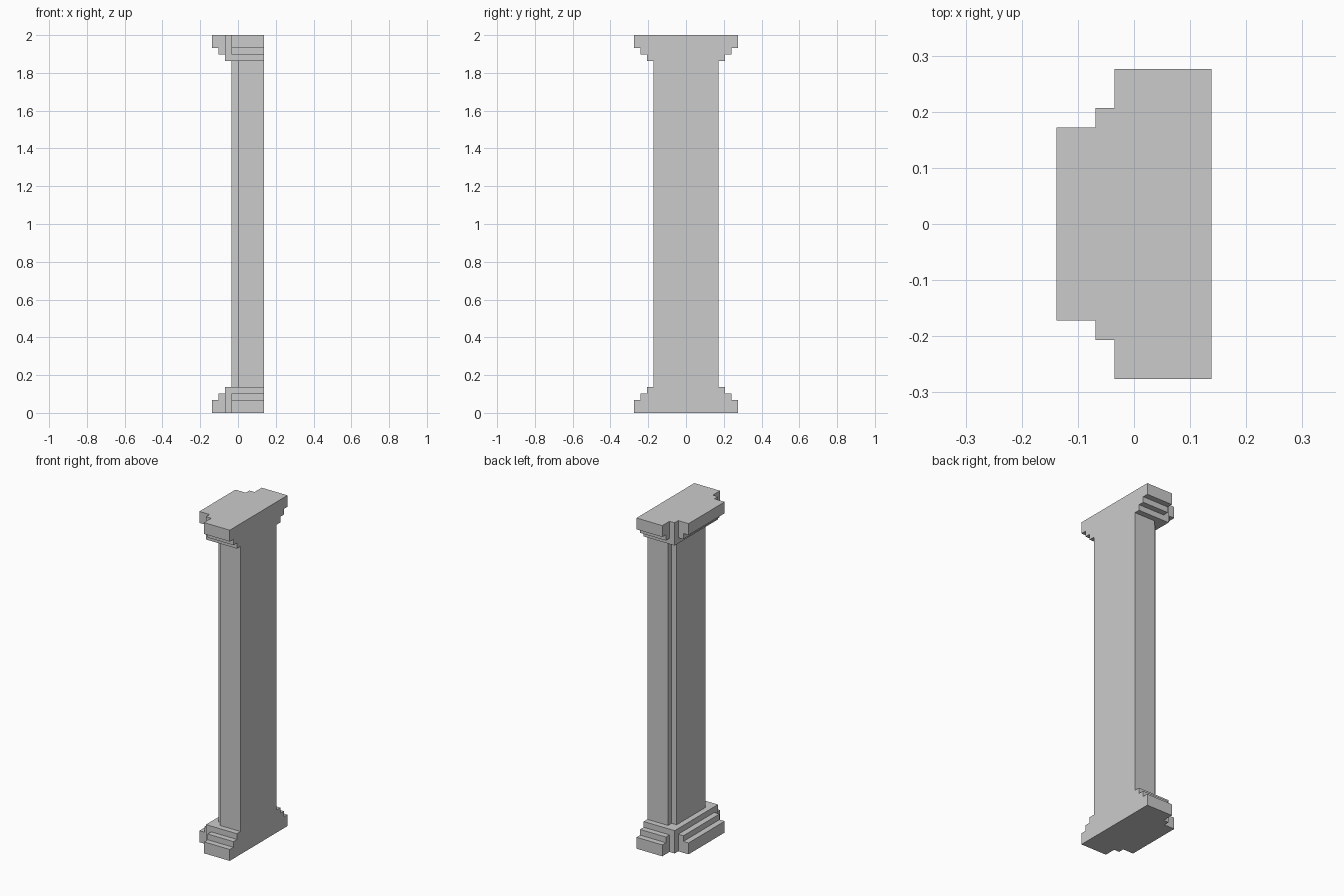
import bpy, bmesh
from mathutils import Matrix, Vector

if "Cube" in bpy.data.objects:
    bpy.data.objects.remove(bpy.data.objects["Cube"])

U = 2 / 58          # module: the whole pillar is 58 modules tall
H = 58


def extrude(name, points, vec):
    """Solid made by sweeping a flat outline (in modules) along vec."""
    bm = bmesh.new()
    face = bm.faces.new([bm.verts.new(Vector(p) * U) for p in points])
    ext = bmesh.ops.extrude_face_region(bm, geom=[face], use_keep_orig=True)
    moved = [g for g in ext["geom"] if isinstance(g, bmesh.types.BMVert)]
    bmesh.ops.translate(bm, verts=moved, vec=Vector(vec) * U)
    bmesh.ops.recalc_face_normals(bm, faces=bm.faces)
    mesh = bpy.data.meshes.new(name)
    bm.to_mesh(mesh)
    bm.free()
    obj = bpy.data.objects.new(name, mesh)
    bpy.context.collection.objects.link(obj)
    return obj


def mirrored_copy(obj, name, axis, centre):
    """Copy of obj reflected across a plane at centre (in modules)."""
    bm = bmesh.new()
    bm.from_mesh(obj.data)
    c = Vector((0, 0, 0))
    c[axis] = centre * U
    s = Vector((1, 1, 1))
    s[axis] = -1
    bm.transform(Matrix.Translation(c) @ Matrix.Diagonal(s).to_4x4() @ Matrix.Translation(-c))
    bmesh.ops.reverse_faces(bm, faces=bm.faces)
    mesh = bpy.data.meshes.new(name)
    bm.to_mesh(mesh)
    bm.free()
    new = bpy.data.objects.new(name, mesh)
    bpy.context.collection.objects.link(new)
    return new


# Shaft with two notched corners on the decorated side
plan = [(4, -5), (4, 5), (0, 5), (0, 4), (-1, 4), (-1, -4), (0, -4), (0, -5)]
extrude("shaft", [(x, y, 4) for x, y in plan], (0, 0, H - 8))

# Base core block
core = extrude("base_core", [(-2, -6, 0), (4, -6, 0), (4, 6, 0), (-2, 6, 0)], (0, 0, 4))

# Stepped mouldings: (distance out from core, height)
steps = [(0, 0), (2, 0), (2, 2), (1, 2), (1, 3), (0, 3)]
face_step = extrude("base_face_steps", [(-2 - d, -5, z) for d, z in steps], (0, 10, 0))
front_step = extrude("base_front_steps", [(-1, -6 - d, z) for d, z in steps], (5, 0, 0))
back_step = mirrored_copy(front_step, "base_back_steps", 1, 0)

# Capital is the base flipped to the top
for part in (core, face_step, front_step, back_step):
    mirrored_copy(part, part.name.replace("base", "capital"), 2, H / 2)
